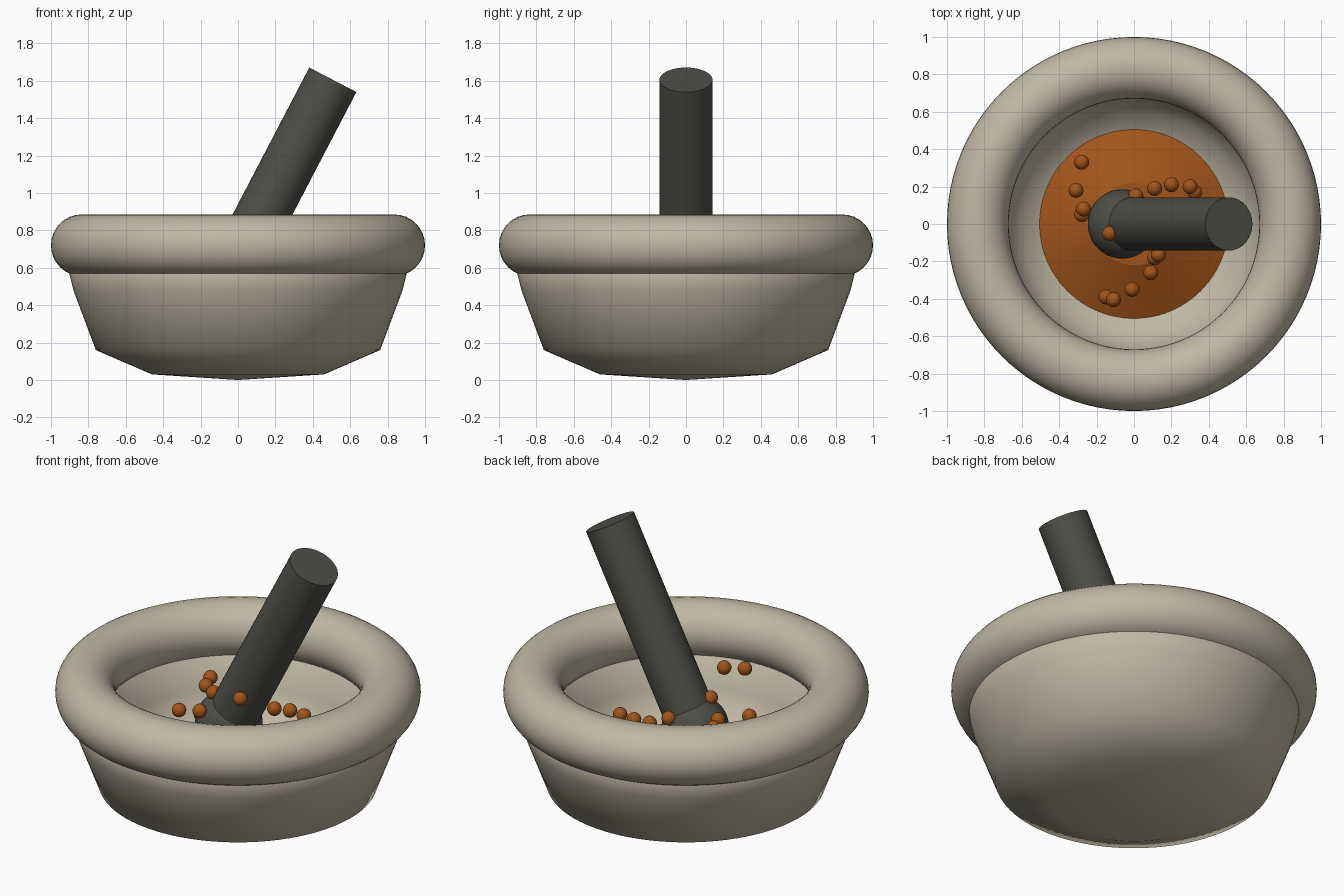
import bpy, bmesh, math
from mathutils import Vector, Matrix

if "Cube" in bpy.data.objects:
    bpy.data.objects.remove(bpy.data.objects["Cube"])


def material(name, rgb):
    m = bpy.data.materials.new(name)
    m.diffuse_color = (*rgb, 1)
    m.use_nodes = True
    m.node_tree.nodes["Principled BSDF"].inputs["Base Color"].default_value = m.diffuse_color
    return m


STONE = material("pale_stone", (0.53, 0.48, 0.37))
DARK = material("dark_stone", (0.075, 0.075, 0.065))
SPICE = material("orange_spice", (0.36, 0.09, 0.01))


def finish(name, bm, mat, angle=60):
    bmesh.ops.recalc_face_normals(bm, faces=bm.faces)
    me = bpy.data.meshes.new(name)
    bm.to_mesh(me)
    bm.free()
    ob = bpy.data.objects.new(name, me)
    bpy.context.collection.objects.link(ob)
    me.materials.append(mat)
    bpy.ops.object.select_all(action='DESELECT')
    ob.select_set(True)
    bpy.context.view_layer.objects.active = ob
    bpy.ops.object.shade_smooth_by_angle(angle=math.radians(angle))
    return ob


def lathe(name, profile, mat, closed=False, steps=96, angle=60):
    bm = bmesh.new()
    vs = [bm.verts.new((r, 0, z)) for r, z in profile]
    pairs = list(zip(vs, vs[1:]))
    if closed:
        pairs.append((vs[-1], vs[0]))
    edges = [bm.edges.new(p) for p in pairs]
    bmesh.ops.spin(bm, geom=vs + edges, axis=(0, 0, 1), cent=(0, 0, 0),
                   angle=math.tau, steps=steps)
    bmesh.ops.remove_doubles(bm, verts=bm.verts, dist=1e-4)
    return finish(name, bm, mat, angle)


# Bowl: outer wall up, inner wall back down to the floor
lathe("bowl", [(0, 0), (0.46, 0.03), (0.76, 0.16), (0.88, 0.48), (0.91, 0.6),
               (0.84, 0.68), (0.72, 0.6), (0.67, 0.43), (0.6, 0.29),
               (0.42, 0.2), (0, 0.17)], STONE)

# Rounded rim
N = 32
lathe("rim", [(0.835 + 0.165 * math.cos(math.tau * i / N),
               0.72 + 0.165 * math.sin(math.tau * i / N)) for i in range(N)],
      STONE, closed=True)

# Mound of ground spice
lathe("spice_mound", [(0, 0.2), (0.51, 0.24), (0.22, 0.38), (0, 0.38)],
      SPICE, angle=20)

# Pestle: round head and leaning shaft
head = Vector((-0.062, 0, 0.515))
top = Vector((0.507, 0, 1.605))
axis = top - head
bm = bmesh.new()
bmesh.ops.create_uvsphere(bm, u_segments=48, v_segments=24, radius=0.185,
                          matrix=Matrix.Translation(head))
finish("pestle_head", bm, DARK)
bm = bmesh.new()
turn = Vector((0, 0, 1)).rotation_difference(axis).to_matrix().to_4x4()
bmesh.ops.create_cone(bm, cap_ends=True, segments=48, radius1=0.142,
                      radius2=0.142, depth=axis.length,
                      matrix=Matrix.Translation((head + top) / 2) @ turn)
finish("pestle_shaft", bm, DARK, 30)

# Loose spice grains
grains = [(-0.28, 0.33, 0.46), (-0.31, 0.18, 0.65), (-0.27, 0.08, 0.65),
          (-0.28, 0.05, 0.48), (0.01, 0.15, 0.61), (0.11, 0.19, 0.57),
          (0.2, 0.21, 0.575), (0.3, 0.2, 0.575), (0.325, 0.17, 0.47),
          (-0.13, -0.05, 0.695), (0.11, -0.18, 0.5), (0.13, -0.165, 0.77),
          (0.09, -0.26, 0.5), (-0.01, -0.35, 0.73), (-0.15, -0.39, 0.46),
          (-0.11, -0.405, 0.73)]
bm = bmesh.new()
for p in grains:
    bmesh.ops.create_uvsphere(bm, u_segments=20, v_segments=12, radius=0.04,
                              matrix=Matrix.Translation(p))
finish("spice_grains", bm, SPICE)
